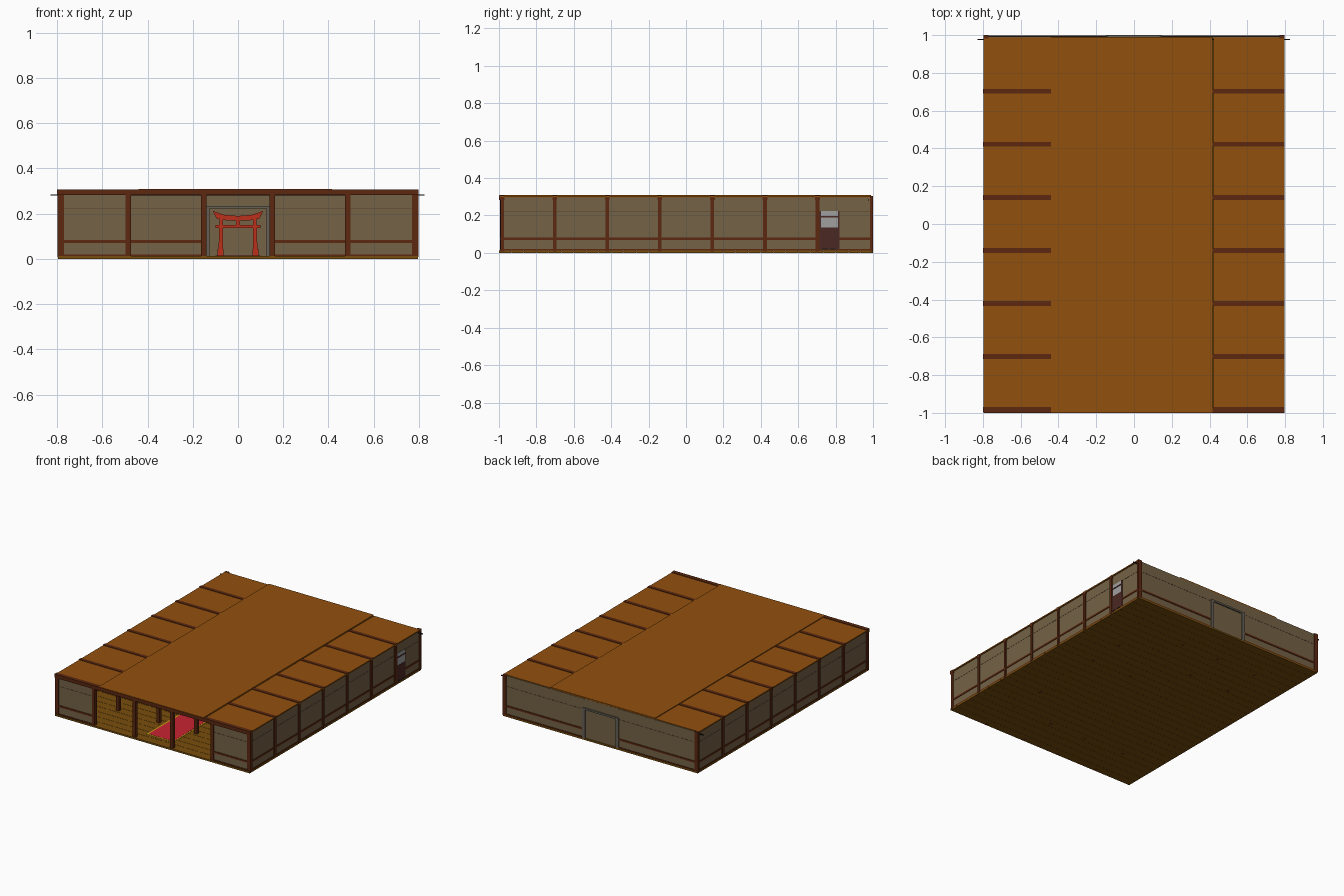
import bpy, bmesh

def mat(name, r, g, b):
    m = bpy.data.materials.new(name)
    m.diffuse_color = (r, g, b, 1)
    return m

WOOD = mat("dark_wood", 0.107, 0.021, 0.005)
ROOF = mat("roof_wood", 0.29, 0.08, 0.004)
FLOOR = mat("floor_wood", 0.19, 0.076, 0.004)
WALL = mat("plaster", 0.174, 0.122, 0.061)
TRIM = mat("wall_trim", 0.09, 0.055, 0.03)
FRAME = mat("grey_frame", 0.13, 0.115, 0.09)
RED = mat("gate_red", 0.5, 0.03, 0.01)
CARPET = mat("carpet_red", 0.58, 0.017, 0.032)
GOLD = mat("carpet_border", 0.64, 0.4, 0.007)
DOOR = mat("door_wood", 0.07, 0.021, 0.017)
GLASS = mat("pane", 0.35, 0.35, 0.35)
BLACK = mat("black", 0.01, 0.01, 0.01)

def finish(name, bm, m):
    bmesh.ops.recalc_face_normals(bm, faces=bm.faces)
    me = bpy.data.meshes.new(name)
    bm.to_mesh(me)
    bm.free()
    me.materials.append(m)
    ob = bpy.data.objects.new(name, me)
    bpy.context.collection.objects.link(ob)
    return ob

def boxes(name, m, spans):
    """One object from boxes given as (x0, x1, y0, y1, z0, z1)."""
    bm = bmesh.new()
    for x0, x1, y0, y1, z0, z1 in spans:
        for v in bmesh.ops.create_cube(bm, size=1)["verts"]:
            v.co.x = x0 if v.co.x < 0 else x1
            v.co.y = y0 if v.co.y < 0 else y1
            v.co.z = z0 if v.co.z < 0 else z1
    return finish(name, bm, m)

def prism(name, m, pts, y0, y1):
    """Extrude an x-z outline from y0 to y1."""
    bm = bmesh.new()
    f = bm.faces.new([bm.verts.new((x, y0, z)) for x, z in pts])
    ext = bmesh.ops.extrude_face_region(bm, geom=[f])["geom"]
    for v in ext:
        if isinstance(v, bmesh.types.BMVert):
            v.co.y = y1
    return finish(name, bm, m)

ROWS = [-0.983 + 0.281 * i for i in range(7)]
COLS = [-0.485, -0.152, 0.152, 0.485]
FZ = 0.012   # floor height

# Floor: planks over a thin base
n, w = 30, 2.0 / 30
boxes("floor_planks", FLOOR, [(-0.795, 0.795, -1 + i * w + 0.001, -1 + (i + 1) * w - 0.001, 0, FZ)
                              for i in range(n)])
boxes("floor_base", FLOOR, [(-0.794, 0.794, -0.998, 0.998, 0.001, FZ - 0.001)])

# Carpet runner with border
boxes("carpet_border", GOLD, [(-0.11, 0.11, -0.91, 0.91, FZ, FZ + 0.002)])
boxes("carpet", CARPET, [(-0.1, 0.1, -0.9, 0.9, FZ, FZ + 0.003)])

# Walls: sides, front corner bays, back either side of the alcove
for s, side in ((-1, "left"), (1, "right")):
    a, b = sorted((s * 0.778, s * 0.79))
    boxes(side + "_wall", WALL, [(a, b, -0.985, 0.99, FZ, 0.3)])
    a, b = sorted((s * 0.774, s * 0.794))
    boxes(side + "_wall_trim", WOOD, [(a, b, -0.985, 0.995, 0.07, 0.083),
                                      (a, b, -0.985, 0.995, FZ, 0.02)])
    a, b = sorted((s * 0.777, s * 0.791))
    boxes(side + "_wall_seam", TRIM, [(a, b, -0.985, 0.99, 0.22, 0.223)])
    # front corner bay
    a, b = sorted((s * 0.485, s * 0.79))
    boxes(side + "_front_wall", WALL, [(a, b, -0.99, -0.978, FZ, 0.29)])
    boxes(side + "_front_trim", WOOD, [(a, b, -0.994, -0.974, 0.07, 0.083),
                                       (a, b, -0.994, -0.974, FZ, 0.02)])
    boxes(side + "_front_seam", TRIM, [(a, b, -0.991, -0.977, 0.22, 0.223)])
    # back half
    a, b = sorted((s * 0.135, s * 0.79))
    boxes(side + "_back_wall", WALL, [(a, b, 0.982, 0.993, FZ, 0.3)])
    boxes(side + "_back_trim", WOOD, [(a, b, 0.978, 0.997, 0.07, 0.083),
                                      (a, b, 0.978, 0.997, FZ, 0.02)])
    boxes(side + "_back_seam", TRIM, [(a, b, 0.981, 0.994, 0.22, 0.223)])
    # posts along the side wall
    a, b = sorted((s * 0.77, s * 0.798))
    boxes(side + "_wall_posts", WOOD,
          [(a, b, y - 0.01, y + 0.01, 0.008, 0.3) for y in ROWS]
          + [(a, b, 0.983, 1.0, 0.008, 0.305)])
    # lower side roof
    a, b = sorted((s * 0.42, s * 0.798))
    boxes(side + "_roof", ROOF, [(a, b, -0.995, 0.988, 0.295, 0.304)])

# Back alcove: panel and grey frame
boxes("alcove_panel", WALL, [(-0.135, 0.135, 0.984, 0.991, FZ, 0.3)])
boxes("alcove_frame", FRAME, [(-0.148, -0.125, 0.974, 1.0, FZ, 0.235),
                              (0.125, 0.148, 0.974, 1.0, FZ, 0.235),
                              (-0.148, 0.148, 0.974, 1.0, 0.222, 0.235)])
boxes("back_rail", BLACK, [(-0.828, 0.825, 0.973, 0.979, 0.28, 0.286)])

# Columns, cross beams and raised middle roof
boxes("columns", WOOD, [(x - 0.012, x + 0.012, y - 0.012, y + 0.012, 0, 0.29)
                        for y in ROWS for x in COLS])
boxes("cross_beams", WOOD, [(-0.8, 0.798, y - 0.013, y + 0.013, 0.283, 0.3075) for y in ROWS])
boxes("front_beam", WOOD, [(-0.798, 0.798, -1.0, -0.972, 0.282, 0.308)])
boxes("middle_roof", ROOF, [(-0.44, 0.415, -0.998, 0.99, 0.3, 0.31)])

# Red gate in front of the alcove
y0, y1 = 0.962, 0.976
prism("gate_top_beam", RED, [(-0.112, 0.212), (-0.095, 0.178), (-0.05, 0.17), (0.05, 0.17), (0.095, 0.178),
                             (0.112, 0.212), (0.06, 0.195), (0, 0.19), (-0.06, 0.195)], y0 - 0.003, y1 + 0.003)
for s, side in ((-1, "left"), (1, "right")):
    x = s * 0.077
    prism(side + "_gate_post", RED, [(x - 0.01, FZ), (x + 0.01, FZ), (x + 0.008 - s * 0.003, 0.175),
                                     (x - 0.008 - s * 0.003, 0.175)], y0, y1)
    boxes(side + "_gate_foot", RED, [(x - 0.013, x + 0.013, y0 - 0.003, y1 + 0.003, FZ, 0.045)])
boxes("gate_tie_beam", RED, [(-0.1, 0.1, y0 + 0.003, y1 - 0.003, 0.137, 0.149)])
boxes("gate_strut", RED, [(-0.008, 0.008, y0 + 0.003, y1 - 0.003, 0.149, 0.175)])

# Side door on the right wall
boxes("door", DOOR, [(0.774, 0.795, 0.712, 0.82, 0.018, 0.135),
                     (0.774, 0.795, 0.712, 0.722, 0.135, 0.224),
                     (0.774, 0.795, 0.812, 0.82, 0.135, 0.224),
                     (0.774, 0.796, 0.712, 0.82, 0.19, 0.198)])
boxes("door_window", GLASS, [(0.776, 0.793, 0.72, 0.814, 0.13, 0.224)])
boxes("door_feet", BLACK, [(0.774, 0.796, y, y + 0.03, 0.018, 0.024) for y in (0.728, 0.77)])
